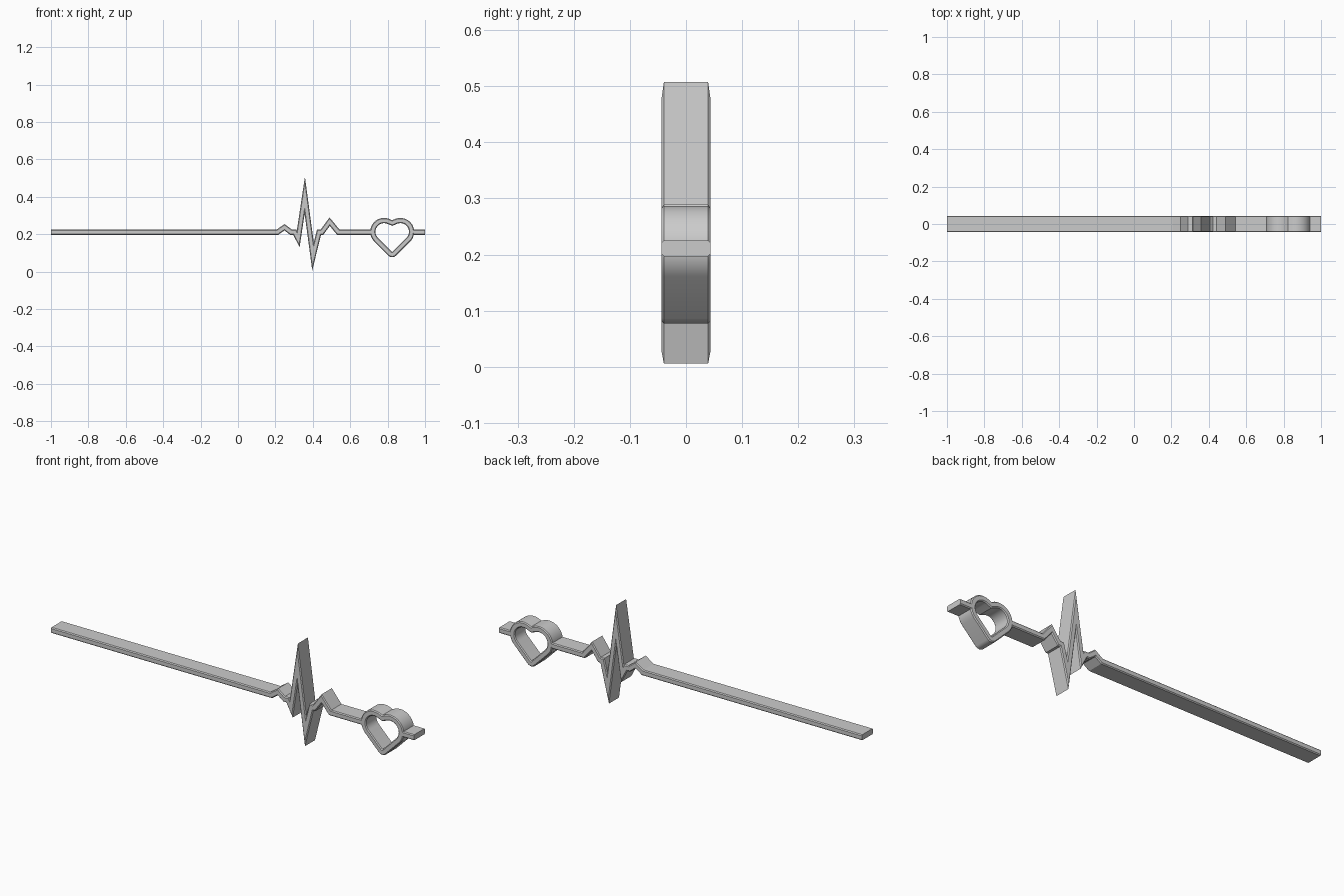
import bpy
import bmesh
import math
from mathutils import Vector

cube = bpy.data.objects.get("Cube")
if cube:
    bpy.data.objects.remove(cube, do_unlink=True)

MID = 0.211       # height of the straight line
HALF = 0.014      # half the stroke width
DEPTH = 0.044     # half the depth
CHAMFER = 0.0045

grey = bpy.data.materials.new("plain grey")
grey.use_nodes = True
grey.diffuse_color = (0.6, 0.6, 0.6, 1)
grey.node_tree.nodes["Principled BSDF"].inputs["Base Color"].default_value = (0.6, 0.6, 0.6, 1)


def stroke(name, points, closed=False):
    """Sweep a chamfered bar along an x-z path with mitred corners."""
    pts = [Vector(p) for p in points]
    n = len(pts)
    a, b = HALF - CHAMFER, DEPTH - CHAMFER
    section = [(HALF, b), (a, DEPTH), (-a, DEPTH), (-HALF, b),
               (-HALF, -b), (-a, -DEPTH), (a, -DEPTH), (HALF, -b)]
    bm = bmesh.new()
    rings = []
    for i, p in enumerate(pts):
        before = pts[i - 1] if closed or i > 0 else None
        after = pts[(i + 1) % n] if closed or i < n - 1 else None
        d1 = (p - before).normalized() if before else None
        d2 = (after - p).normalized() if after else d1
        d1 = d1 or d2
        n1, n2 = Vector((-d1.y, d1.x)), Vector((-d2.y, d2.x))
        mitre = (n1 + n2) / (1 + n1.dot(n2))
        rings.append([bm.verts.new((p.x + mitre.x * s, y, p.y + mitre.y * s))
                      for s, y in section])
    pairs = list(zip(rings, rings[1:]))
    if closed:
        pairs.append((rings[-1], rings[0]))
    else:
        bm.faces.new(rings[0])
        bm.faces.new(rings[-1])
    for r, q in pairs:
        for k in range(8):
            j = (k + 1) % 8
            bm.faces.new((r[k], r[j], q[j], q[k]))
    bmesh.ops.recalc_face_normals(bm, faces=bm.faces)
    mesh = bpy.data.meshes.new(name)
    bm.to_mesh(mesh)
    bm.free()
    mesh.materials.append(grey)
    obj = bpy.data.objects.new(name, mesh)
    bpy.context.collection.objects.link(obj)
    return obj


def arc(cx, cz, radius, start, end, steps):
    angles = [math.radians(start + (end - start) * i / steps) for i in range(steps + 1)]
    return [(cx + radius * math.cos(t), cz + radius * math.sin(t)) for t in angles]


# Long line with the pulse peaks
stroke("pulse_line", [
    (-1, MID), (0.211, MID), (0.249, 0.237), (0.283, MID), (0.303, MID),
    (0.322, 0.175), (0.357, 0.408), (0.401, 0.081), (0.433, MID),
    (0.449, MID), (0.49, 0.267), (0.536, MID), (0.712, MID)])

# Short line beyond the heart
stroke("end_line", [(0.937, MID), (1, MID)])

# Heart outline: rounded tip, straight sides, round lobes, shallow notch
HX, HZ = 0.8245, 0.213
LOBE, OFF, TIP = 0.06, 0.0435, 0.016
tip_z = HZ - OFF - (LOBE - TIP) * math.sqrt(2)
right = arc(0, tip_z, TIP, -90, -45, 5) + arc(OFF, HZ, LOBE, -45, 110, 18)
outline = right + [(0, 0.26)] + [(-x, z) for x, z in reversed(right[1:])]
heart = stroke("heart_outline", [(HX + x, z) for x, z in outline], closed=True)

bpy.ops.object.select_all(action="DESELECT")
heart.select_set(True)
bpy.context.view_layer.objects.active = heart
bpy.ops.object.shade_smooth_by_angle(angle=math.radians(30))
